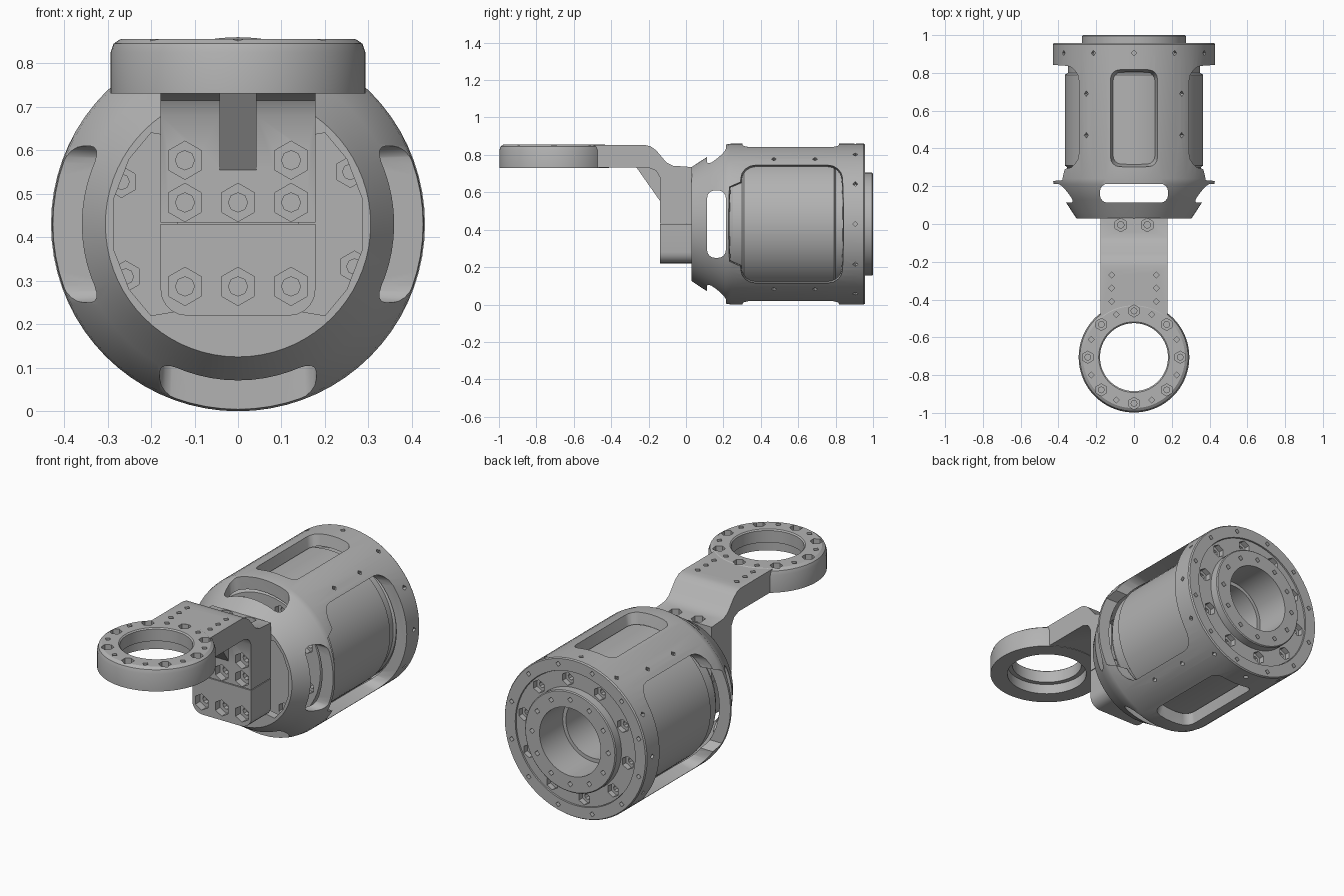
import bpy, bmesh
from math import pi, sin, cos, radians
from mathutils import Matrix, Vector

if "Cube" in bpy.data.objects:
    bpy.data.objects.remove(bpy.data.objects["Cube"])

C = 0.43          # height of the housing axis
RING_Y = -0.705   # centre of the arm ring
AXIS = Vector((0, 0, C))

GREY = bpy.data.materials.new("machined grey")
GREY.use_nodes = True
tone = (0.45, 0.45, 0.45, 1)
GREY.diffuse_color = tone
GREY.node_tree.nodes["Principled BSDF"].inputs["Base Color"].default_value = tone


def finish(bm, name):
    bmesh.ops.remove_doubles(bm, verts=bm.verts, dist=1e-5)
    bmesh.ops.dissolve_degenerate(bm, edges=bm.edges, dist=1e-5)
    bmesh.ops.recalc_face_normals(bm, faces=bm.faces)
    mesh = bpy.data.meshes.new(name)
    bm.to_mesh(mesh)
    bm.free()
    mesh.materials.append(GREY)
    ob = bpy.data.objects.new(name, mesh)
    bpy.context.collection.objects.link(ob)
    return ob


def lathe(name, profile, axis, centre, steps=72):
    """Spin (radius, distance along axis) points; the profile is closed."""
    bm = bmesh.new()
    centre, axis = Vector(centre), Vector(axis)
    vs = [bm.verts.new(centre + Vector((r, 0, 0)) + axis * d) for r, d in profile]
    es = [bm.edges.new((a, b)) for a, b in zip(vs, vs[1:] + vs[:1])
          if a.co.x > 1e-6 or b.co.x > 1e-6]
    bmesh.ops.spin(bm, geom=vs + es, cent=centre, axis=axis, angle=2 * pi, steps=steps)
    return finish(bm, name)


def prism(pts, z0, z1, matrix, name="cutter", flare=0):
    """Prism with outline pts; flare widens its far end."""
    w = max(abs(p[0]) for p in pts)
    h = max(abs(p[1]) for p in pts)
    kx, ky = 1 + flare / w, 1 + flare / h
    bm = bmesh.new()
    low = [bm.verts.new(matrix @ Vector((x, y, z0))) for x, y in pts]
    top = [bm.verts.new(matrix @ Vector((x * kx, y * ky, z1))) for x, y in pts]
    bm.faces.new(low[::-1])
    bm.faces.new(top)
    for i in range(len(pts)):
        j = (i + 1) % len(pts)
        bm.faces.new((low[i], low[j], top[j], top[i]))
    return finish(bm, name)


def rounded(w, h, r, seg=4):
    """Outline of a rounded rectangle with half sizes w and h."""
    pts = []
    for q, (sx, sy) in enumerate(((1, 1), (-1, 1), (-1, -1), (1, -1))):
        for i in range(seg + 1):
            a = (q + i / seg) * pi / 2
            pts.append((sx * (w - r) + r * cos(a), sy * (h - r) + r * sin(a)))
    return pts


def around(angle, y):
    """Frame on the housing axis: local z points outward, local y runs along it."""
    return Matrix.Translation((0, y, C)) @ Matrix.Rotation(radians(angle), 4, 'Y')


def holes(spots, sides, radius, depth):
    """One mesh of prisms; each spot is a position and an outward direction."""
    bm = bmesh.new()
    for loc, way in spots:
        m = Matrix.Translation(loc) @ Vector(way).to_track_quat('Z', 'Y').to_matrix().to_4x4()
        bmesh.ops.create_cone(bm, cap_ends=True, segments=sides, radius1=radius,
                              radius2=radius, depth=2 * depth, matrix=m)
    return finish(bm, "cutter")


def apply(ob, other, kind='DIFFERENCE'):
    """Boolean ob with other; take the second solver if the first leaves nothing."""
    mod = ob.modifiers.new("cut", 'BOOLEAN')
    mod.operation, mod.object = kind, other
    for solver in ('EXACT', 'MANIFOLD'):
        mod.solver = solver
        bpy.context.view_layer.update()
        result = ob.evaluated_get(bpy.context.evaluated_depsgraph_get())
        if len(result.data.polygons) > len(ob.data.polygons) // 2:
            break
    bpy.context.view_layer.objects.active = ob
    bpy.ops.object.modifier_apply(modifier=mod.name)
    bpy.data.objects.remove(other)


def sockets(ob, spots, size=0.036, depth=0.03):
    """Hexagonal recesses with a smaller screw hole in the floor."""
    apply(ob, holes(spots, 6, size, depth))
    apply(ob, holes(spots, 8, size * 0.5, depth + 0.025))


def circle(n, radius, y, way, start=0):
    return [(AXIS + Vector((radius * cos(a), y, radius * sin(a))), way)
            for a in (radians(start) + 2 * pi * i / n for i in range(n))]


# Outer housing: flange, cage and tapered nose
housing = lathe("housing", [
    (0, 0.03), (0.305, 0.03), (0.325, 0.06), (0.37, 0.13), (0.425, 0.21), (0.43, 0.24),
    (0.43, 0.95), (0.425, 0.957), (0.362, 0.957), (0.362, 0.87), (0.37, 0.86),
    (0.37, 0.25), (0.355, 0.2), (0.30, 0.1), (0.29, 0.075), (0, 0.075)], (0, 1, 0), AXIS)

# Cage windows: narrow above and below, wide with a front notch at the sides
for a in (0, 180):
    apply(housing, prism(rounded(0.105, 0.235, 0.04), 0.33, 0.46, around(a, 0.56), flare=0.03))
side_window = rounded(0.30, 0.255, 0.07)
side_window[15:15] = [(-0.21, -0.255), (-0.185, -0.31), (0.185, -0.31), (0.21, -0.255)]
for a in (90, 270):
    apply(housing, prism(side_window, 0.12, 0.46, around(a, 0.565), flare=0.03))

# Slots in the nose, and the two pockets beside the bracket
for a in (0, 90, 180, 270):
    apply(housing, prism(rounded(0.18, 0.05, 0.04), 0.24, 0.5, around(a, 0.163)))
FRONT = Matrix.Rotation(pi / 2, 4, 'X')
for s in (1, -1):
    pocket = [(s * x, z) for x, z in ((0.14, -0.2), (0.2, -0.21), (0.25, -0.15), (0.285, -0.06),
              (0.285, 0.06), (0.25, 0.15), (0.2, 0.21), (0.14, 0.2))]
    apply(housing, prism(pocket, -0.09, 0.03, Matrix.Translation(AXIS) @ FRONT))

# Small holes on the flange rim, the cage rails and the rear face
pins = circle(12, 0.397, 0.957, (0, 1, 0), 15)
rim = [around(i * 30, 0.905) for i in range(12)]
rails = [around(a, y) for a in (36, 144, 216, 324) for y in (0.47, 0.69)]
for m in rim + rails:
    pins.append((m @ Vector((0, 0, 0.43)), m.to_3x3() @ Vector((0, 0, 1))))
apply(housing, holes(pins, 4, 0.014, 0.025))

# Motor core with rear boss and stepped bore
core = lathe("motor_core", [
    (0, 0.225), (0.34, 0.225), (0.355, 0.25), (0.355, 0.30), (0.366, 0.31), (0.366, 0.79),
    (0.35, 0.80), (0.35, 0.84), (0.36, 0.85), (0.36, 0.95), (0.275, 0.95), (0.275, 0.995),
    (0.27, 1.0), (0.185, 1.0), (0.185, 0.80), (0.165, 0.80), (0.165, 0.55), (0, 0.55)],
    (0, 1, 0), AXIS)
sockets(core, circle(10, 0.317, 0.95, (0, 1, 0), 9), 0.036)
sockets(core, circle(8, 0.285, 0.225, (0, -1, 0), 25), 0.036)
apply(core, holes(circle(12, 0.23, 1.0, (0, 1, 0)), 4, 0.015, 0.025))

# Bracket arm: side profile swept across x, in (y, z)
SIDE = Matrix(((0, 0, 1, 0), (1, 0, 0, 0), (0, 1, 0, 0), (0, 0, 0, 1)))
arm = prism([(0.032, 0.434), (0.032, 0.735), (-0.07, 0.742), (-0.105, 0.76), (-0.16, 0.825),
             (-0.19, 0.846), (-0.22, 0.853), (-0.5, 0.853), (-0.5, 0.732), (-0.2, 0.732),
             (-0.16, 0.715), (-0.14, 0.68), (-0.14, 0.434)], -0.178, 0.178, SIDE, "bracket_arm")

# Central web under the arm
apply(arm, prism([(-0.27, 0.74), (-0.1, 0.74), (-0.1, 0.555), (-0.14, 0.555)],
                 -0.042, 0.042, SIDE, "web"), 'UNION')

# End ring with rounded top and a counterbore below
ring = lathe("ring", [(0.293, 0.73), (0.293, 0.825), (0.286, 0.845), (0.27, 0.856), (0.187, 0.856),
                      (0.18, 0.85), (0.18, 0.785), (0.205, 0.785), (0.205, 0.73)],
             (0, 0, 1), (0, RING_Y, 0))
apply(arm, ring, 'UNION')

up = (0, 0, 1)
bolts, dots = [], []
for i in range(16):
    a = i * pi / 8
    spot = (Vector((0.245 * cos(a), RING_Y + 0.245 * sin(a), 0.855)), up)
    (dots if i % 2 else bolts).append(spot)
sockets(arm, bolts, 0.032, 0.03)
for s in (1, -1):
    dots += [(Vector((s * 0.118, y, 0.853)), up) for y in (-0.27, -0.34, -0.41)]
apply(arm, holes(dots, 4, 0.016, 0.03))
sockets(arm, [(Vector((s * 0.07, -0.005, 0.737)), up) for s in (1, -1)], 0.036)

# Clamp block below the arm, with rounded lower corners
corner = [(0.178 - 0.06 * (1 - cos(t)), 0.28 - 0.06 * sin(t))
          for t in (i * pi / 10 for i in range(6))]
outline = [(0.178, 0.43)] + corner + [(-x, z) for x, z in corner[::-1]] + [(-0.178, 0.43)]
clamp = prism(outline, -0.032, 0.14, FRONT, "clamp_block")

# Bolt sockets on the bracket front
face = (0, -1, 0)
upper = [(Vector((x, -0.14, 0.48)), face) for x in (-0.122, 0, 0.122)]
upper += [(Vector((x, -0.14, 0.577)), face) for x in (-0.122, 0.122)]
sockets(arm, upper, 0.044, 0.04)
sockets(clamp, [(Vector((x, -0.14, 0.287)), face) for x in (-0.122, 0, 0.122)], 0.044, 0.04)

# Smooth curved surfaces, keep machined edges sharp
bpy.ops.object.select_all(action='DESELECT')
for ob in (housing, core, arm, clamp):
    ob.select_set(True)
bpy.context.view_layer.objects.active = housing
bpy.ops.object.shade_smooth_by_angle(angle=radians(30))
